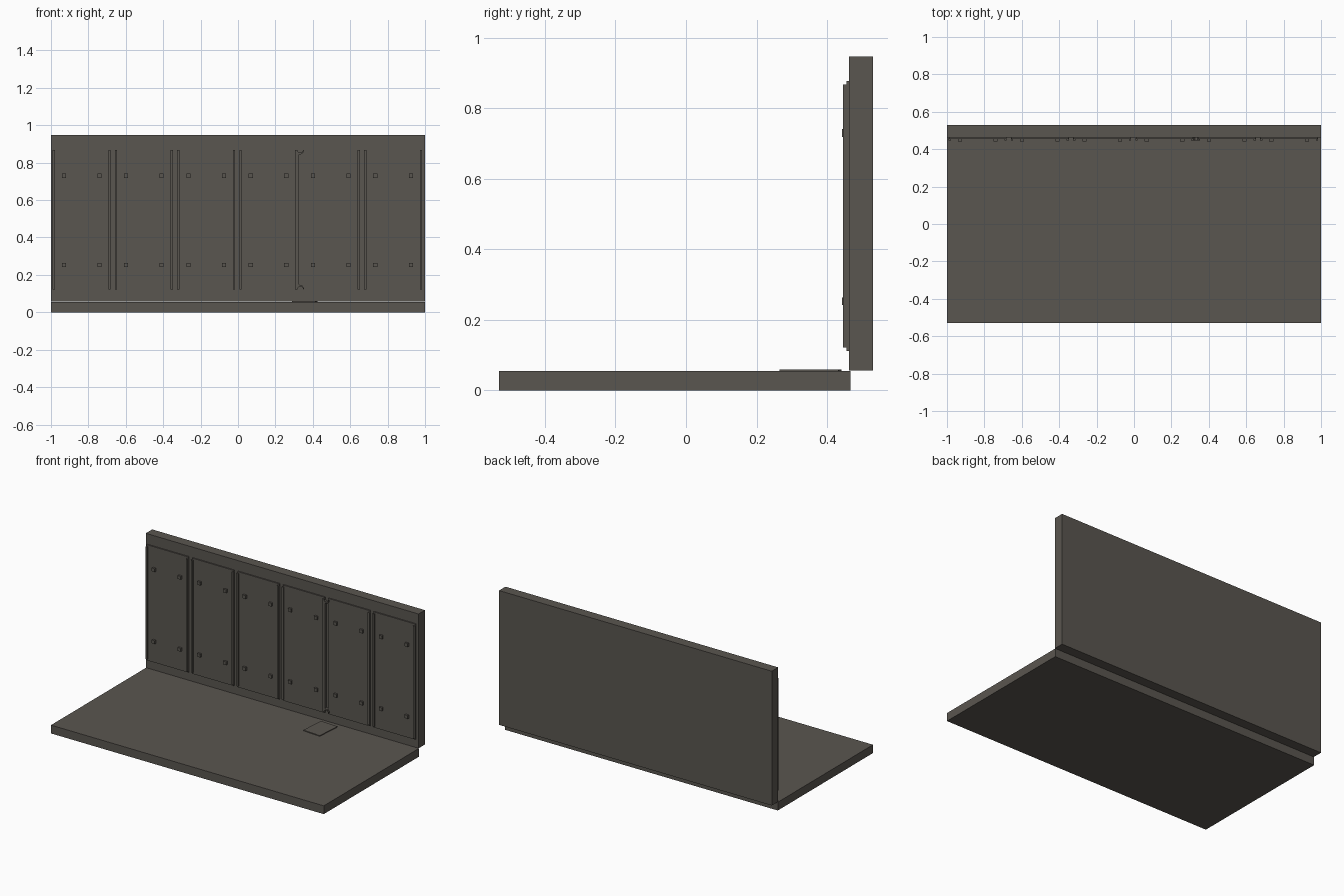
import bpy, bmesh, math

if "Cube" in bpy.data.objects:
    bpy.data.objects.remove(bpy.data.objects["Cube"])

mat = bpy.data.materials.new("dark warm grey")
mat.diffuse_color = (0.102, 0.093, 0.080, 1)
mat.use_nodes = True
mat.node_tree.nodes["Principled BSDF"].inputs["Base Color"].default_value = mat.diffuse_color

def finish(name, bm):
    bmesh.ops.recalc_face_normals(bm, faces=bm.faces)
    me = bpy.data.meshes.new(name)
    bm.to_mesh(me)
    bm.free()
    me.materials.append(mat)
    ob = bpy.data.objects.new(name, me)
    bpy.context.collection.objects.link(ob)
    return ob

def box(name, x, y, z):
    bm = bmesh.new()
    bmesh.ops.create_cube(bm, size=1)
    for v in bm.verts:
        for i, r in enumerate((x, y, z)):
            v.co[i] = r[0] if v.co[i] < 0 else r[1]
    return finish(name, bm)

def plate(name, outline, y0, y1):
    # x/z outline extruded along y
    bm = bmesh.new()
    f = bm.faces.new([bm.verts.new((x, y0, z)) for x, z in outline])
    g = bmesh.ops.extrude_face_region(bm, geom=[f])
    for v in g["geom"]:
        if isinstance(v, bmesh.types.BMVert):
            v.co.y = y1
    return finish(name, bm)

# main slabs
box("floor_slab", (-1, 1), (-0.53, 0.467), (0, 0.055))
box("back_wall", (-1, 1), (0.463, 0.53), (0.057, 0.947))

# wall panels with raised edge ribs and square bolts
for k in range(6):
    c = -0.836 + 0.333 * k
    box("wall_panel", (c - 0.153, c + 0.153), (0.455, 0.465), (0.112, 0.878))
    for s in (-1, 1):
        if k == 4 and s == -1:
            continue
        e = c + s * 0.149
        box("panel_rib", (e - 0.006, e + 0.006), (0.446, 0.46), (0.122, 0.868))
    for sx in (-1, 1):
        for z in (0.253, 0.73):
            b = c + sx * 0.095
            box("panel_bolt", (b - 0.011, b + 0.011), (0.442, 0.46), (z - 0.011, z + 0.011))

# bent rib, sprung loose from the fifth panel
half = [(0.313, 0.868), (0.325, 0.854), (0.340, 0.854), (0.352, 0.868),
        (0.352, 0.860), (0.342, 0.846), (0.325, 0.842)]
lower = [(x, 0.99 - z) for x, z in reversed(half)]
plate("bent_rib", half + lower, 0.446, 0.464)

# loose plate lying on the floor
ob = box("floor_plate", (-0.063, 0.063), (-0.084, 0.084), (0.054, 0.06))
ob.location = (0.357, 0.353, 0)
ob.rotation_euler.z = math.radians(-4)
